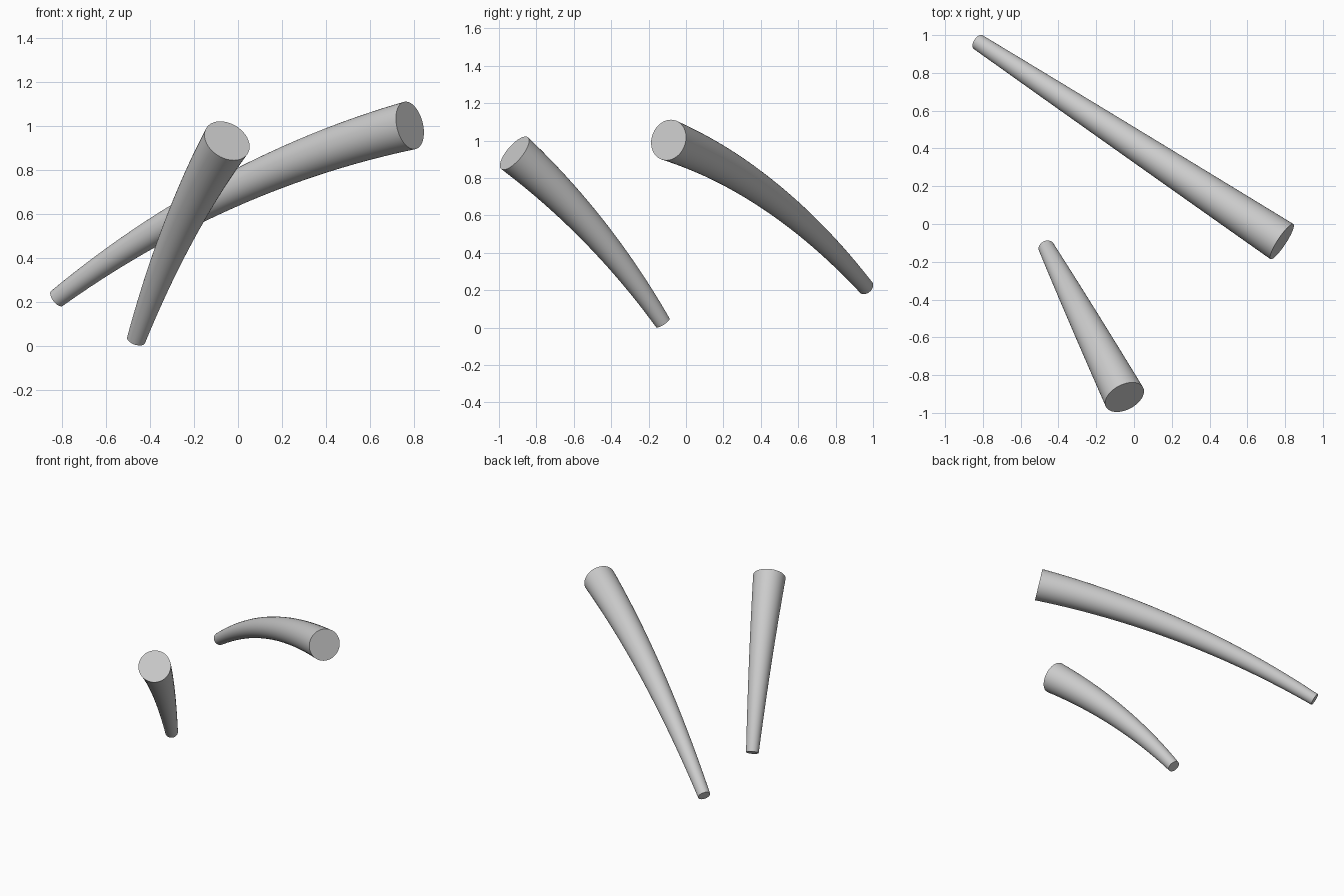
import bpy, bmesh, math
from mathutils import Vector

if "Cube" in bpy.data.objects:
    bpy.data.objects.remove(bpy.data.objects["Cube"])

SIDES, STEPS = 40, 24

ivory = bpy.data.materials.new("plain_grey")
ivory.diffuse_color = (0.6, 0.6, 0.6, 1)
ivory.use_nodes = True
ivory.node_tree.nodes["Principled BSDF"].inputs["Base Color"].default_value = ivory.diffuse_color


def tusk(name, tip, base, r_tip, r_base, bend):
    """Tapered round tusk swept along an upward-bowed circular arc, capped at both ends."""
    tip, base = Vector(tip), Vector(base)
    chord = base - tip
    along = chord.normalized()
    side = along.cross(Vector((0, 0, 1))).normalized()
    up = side.cross(along)
    radius = chord.length / 2 / math.sin(bend)
    centre = (tip + base) / 2 - up * radius * math.cos(bend)
    bm = bmesh.new()
    rings = []
    for i in range(STEPS + 1):
        t = i / STEPS
        a = bend * (2 * t - 1)
        out = up * math.cos(a) + along * math.sin(a)
        r = r_tip + (r_base - r_tip) * t
        angles = [2 * math.pi * k / SIDES for k in range(SIDES)]
        rings.append([bm.verts.new(centre + out * radius
                                   + (out * math.cos(p) + side * math.sin(p)) * r)
                      for p in angles])
    for a, b in zip(rings, rings[1:]):
        for k in range(SIDES):
            n = (k + 1) % SIDES
            bm.faces.new((a[k], a[n], b[n], b[k]))
    bm.faces.new(rings[0])
    bm.faces.new(rings[-1])
    bmesh.ops.recalc_face_normals(bm, faces=bm.faces)
    mesh = bpy.data.meshes.new(name)
    bm.to_mesh(mesh)
    bm.free()
    mesh.materials.append(ivory)
    obj = bpy.data.objects.new(name, mesh)
    bpy.context.collection.objects.link(obj)
    bpy.ops.object.select_all(action='DESELECT')
    obj.select_set(True)
    bpy.context.view_layer.objects.active = obj
    bpy.ops.object.shade_smooth_by_angle(angle=math.radians(35))


# long tusk at the back, short tusk at the front
tusk("long_tusk", (-0.825, 0.963, 0.215), (0.783, -0.093, 1.003), 0.043, 0.111, math.radians(10.5))
tusk("short_tusk", (-0.464, -0.124, 0.026), (-0.05, -0.917, 0.933), 0.043, 0.111, math.radians(8.5))
